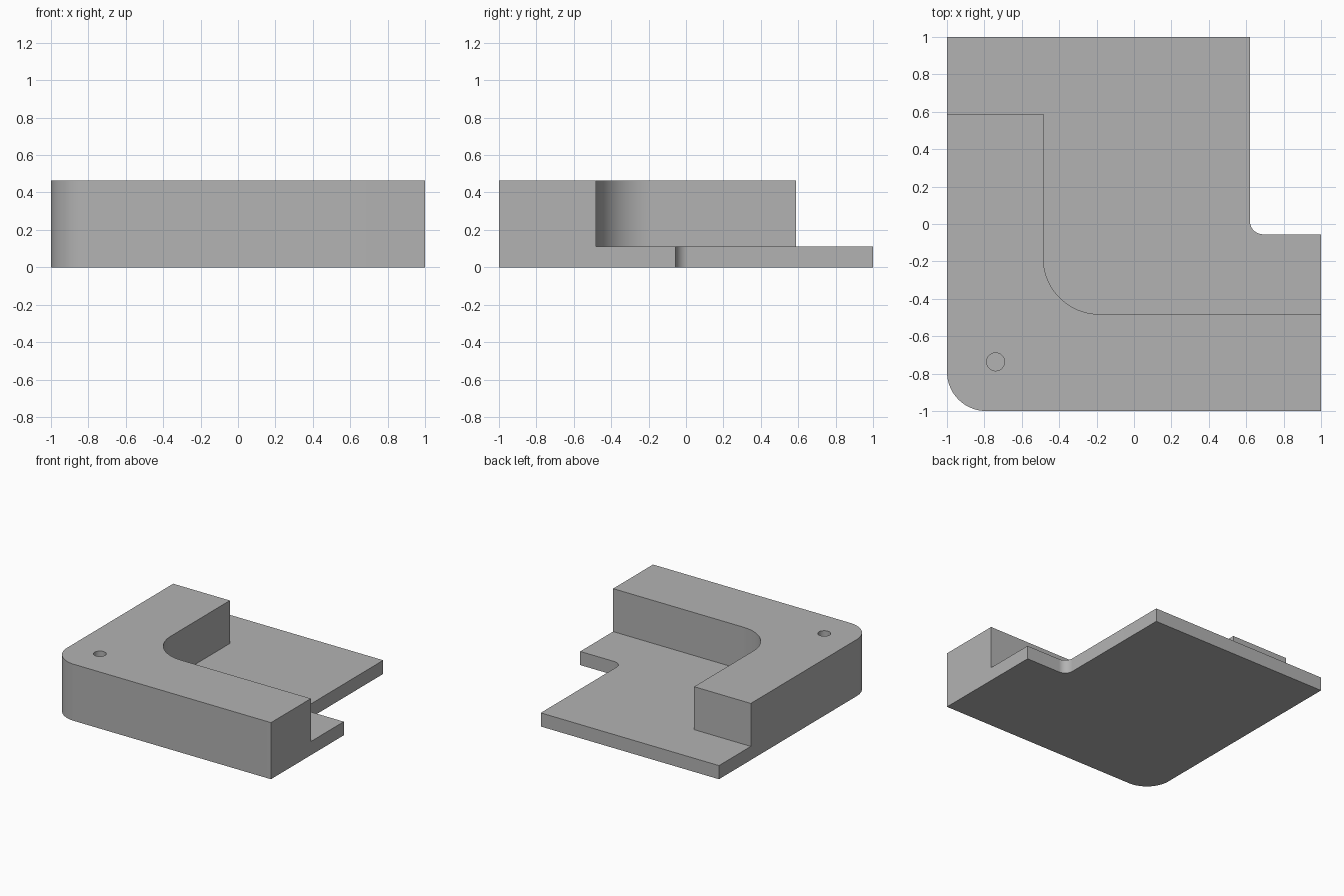
import bpy, bmesh, math
from mathutils import Vector

cube = bpy.data.objects.get("Cube")
if cube:
    bpy.data.objects.remove(cube, do_unlink=True)

HEIGHT, PLATE = 0.465, 0.112
grey = bpy.data.materials.new("plain_grey")
grey.use_nodes = True
grey.diffuse_color = (0.45, 0.45, 0.45, 1)
grey.node_tree.nodes["Principled BSDF"].inputs["Base Color"].default_value = (0.45, 0.45, 0.45, 1)


def rounded(corners, steps=20):
    """Outline from (x, y, radius) corners, each right-angle corner filleted."""
    points = []
    for i, (x, y, r) in enumerate(corners):
        p = Vector((x, y))
        if r == 0:
            points.append(p)
            continue
        a = (Vector(corners[i - 1][:2]) - p).normalized() * r
        b = (Vector(corners[(i + 1) % len(corners)][:2]) - p).normalized() * r
        for k in range(steps + 1):
            t = math.pi / 2 * k / steps
            points.append(p + a + b - b * math.cos(t) - a * math.sin(t))
    return points


def prism(name, outline, low, high):
    bm = bmesh.new()
    face = bm.faces.new([bm.verts.new((p.x, p.y, low)) for p in outline])
    top = bmesh.ops.extrude_face_region(bm, geom=[face])["geom"]
    moved = [v for v in top if isinstance(v, bmesh.types.BMVert)]
    bmesh.ops.translate(bm, verts=moved, vec=(0, 0, high - low))
    bmesh.ops.recalc_face_normals(bm, faces=bm.faces)
    mesh = bpy.data.meshes.new(name)
    bm.to_mesh(mesh)
    bm.free()
    mesh.materials.append(grey)
    obj = bpy.data.objects.new(name, mesh)
    bpy.context.collection.objects.link(obj)
    return obj


# Full-height block with a rounded outer corner and a notched back corner
block = prism("corner_bracket", rounded([
    (-1, -1, 0.21), (1, -1, 0), (1, -0.055, 0),
    (0.62, -0.055, 0.07), (0.62, 1, 0), (-1, 1, 0)]), 0, HEIGHT)

# Pocket that leaves the thin base plate and the L-shaped wall
pocket = prism("pocket_cutter", rounded([
    (-0.485, -0.482, 0.3), (1.2, -0.482, 0), (1.2, 1.2, 0),
    (-1.2, 1.2, 0), (-1.2, 0.587, 0), (-0.485, 0.587, 0)]), PLATE, HEIGHT + 0.2)

# Blind pin hole near the rounded corner
circle = [Vector((-0.74 + 0.048 * math.cos(math.tau * i / 40),
                  -0.737 + 0.048 * math.sin(math.tau * i / 40))) for i in range(40)]
hole = prism("hole_cutter", circle, PLATE, HEIGHT + 0.2)

bpy.ops.object.select_all(action='DESELECT')
block.select_set(True)
bpy.context.view_layer.objects.active = block
for cutter in (pocket, hole):
    cutter.hide_render = True
    mod = block.modifiers.new("cut", 'BOOLEAN')
    mod.operation = 'DIFFERENCE'
    mod.solver = 'EXACT'
    mod.object = cutter
    bpy.ops.object.modifier_apply(modifier=mod.name)
    bpy.data.objects.remove(cutter, do_unlink=True)

bpy.ops.object.shade_smooth_by_angle(angle=math.radians(30))
